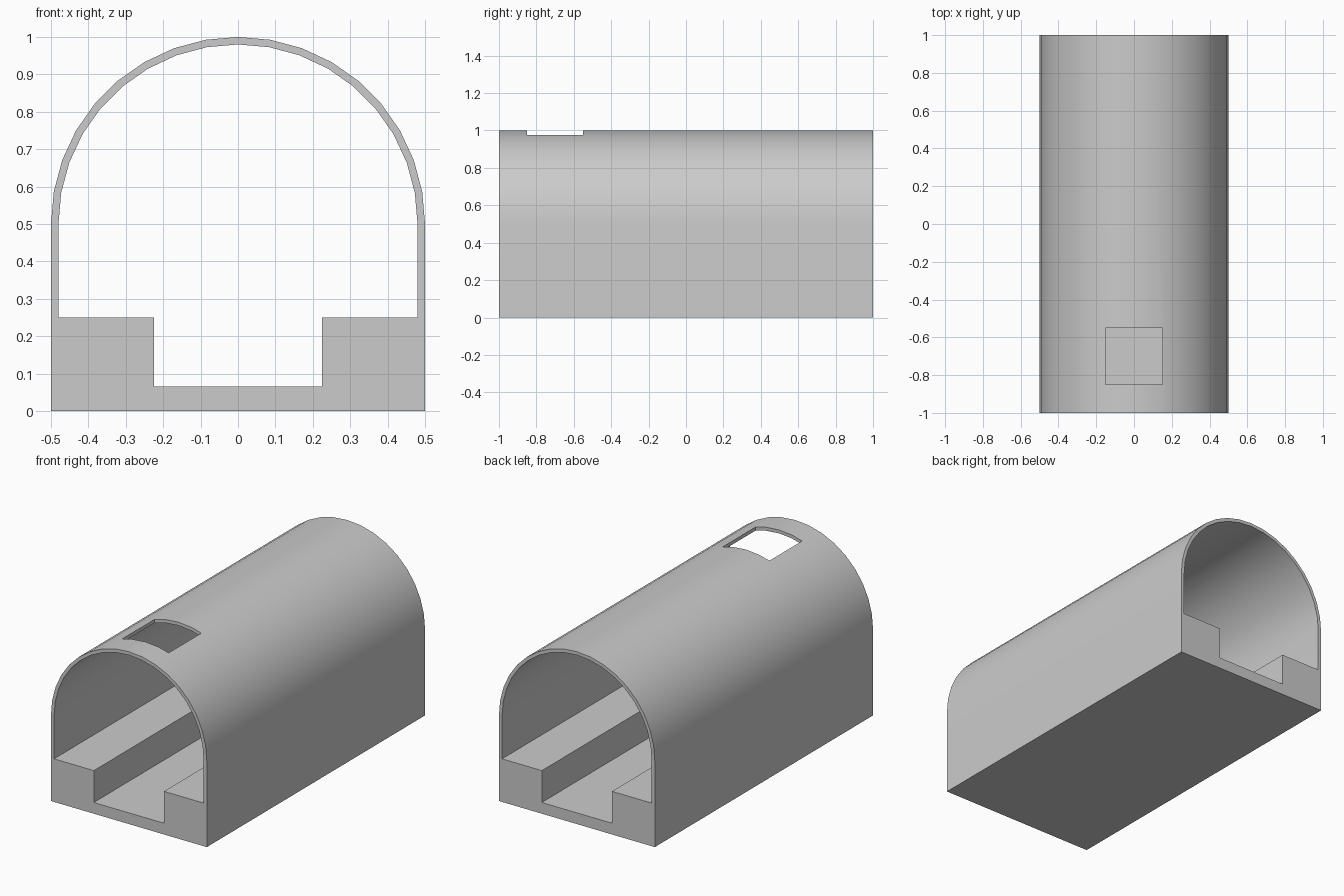
import bpy, bmesh
from math import sin, cos, radians

if "Cube" in bpy.data.objects:
    bpy.data.objects.remove(bpy.data.objects["Cube"])

HALF_LEN = 1.0
SPRING_Z = 0.5      # height where the arch starts
STEPS = 18          # arch segments over the half circle


def arch(radius):
    """Half circle from the right side over the top to the left side."""
    return [(radius * cos(radians(180 * i / STEPS)),
             SPRING_Z + radius * sin(radians(180 * i / STEPS)))
            for i in range(STEPS + 1)]


def extrude_profile(name, points, y0, y1):
    """Solid made by sweeping an XZ outline along Y."""
    bm = bmesh.new()
    face = bm.faces.new([bm.verts.new((x, y0, z)) for x, z in points])
    res = bmesh.ops.extrude_face_region(bm, geom=[face], use_keep_orig=True)
    verts = [v for v in res["geom"] if isinstance(v, bmesh.types.BMVert)]
    bmesh.ops.translate(bm, verts=verts, vec=(0, y1 - y0, 0))
    bmesh.ops.recalc_face_normals(bm, faces=bm.faces)
    mesh = bpy.data.meshes.new(name)
    bm.to_mesh(mesh)
    bm.free()
    obj = bpy.data.objects.new(name, mesh)
    bpy.context.collection.objects.link(obj)
    return obj


# Tunnel: thin arched shell, raised side walkways and sunken floor channel
outer = [(-0.5, 0), (0.5, 0)] + arch(0.5)
inner = [(-0.48, 0.25), (-0.225, 0.25), (-0.225, 0.065),
         (0.225, 0.065), (0.225, 0.25), (0.48, 0.25)] + arch(0.48)

tunnel = extrude_profile("tunnel", outer, -HALF_LEN, HALF_LEN)
bore = extrude_profile("bore_cutter", inner, -HALF_LEN - 0.1, HALF_LEN + 0.1)

# Square roof opening near the front
hatch = extrude_profile("roof_opening_cutter",
                        [(-0.15, 0.8), (0.15, 0.8), (0.15, 1.2), (-0.15, 1.2)],
                        -0.85, -0.55)

# Cut the bore and the roof opening
bpy.context.view_layer.objects.active = tunnel
tunnel.select_set(True)
for cutter in (bore, hatch):
    mod = tunnel.modifiers.new(cutter.name, 'BOOLEAN')
    mod.operation = 'DIFFERENCE'
    mod.solver = 'EXACT'
    mod.object = cutter
    bpy.ops.object.modifier_apply(modifier=mod.name)
    bpy.data.objects.remove(cutter)

# Smooth arch, crisp corners
bpy.ops.object.shade_smooth_by_angle(angle=radians(30))
